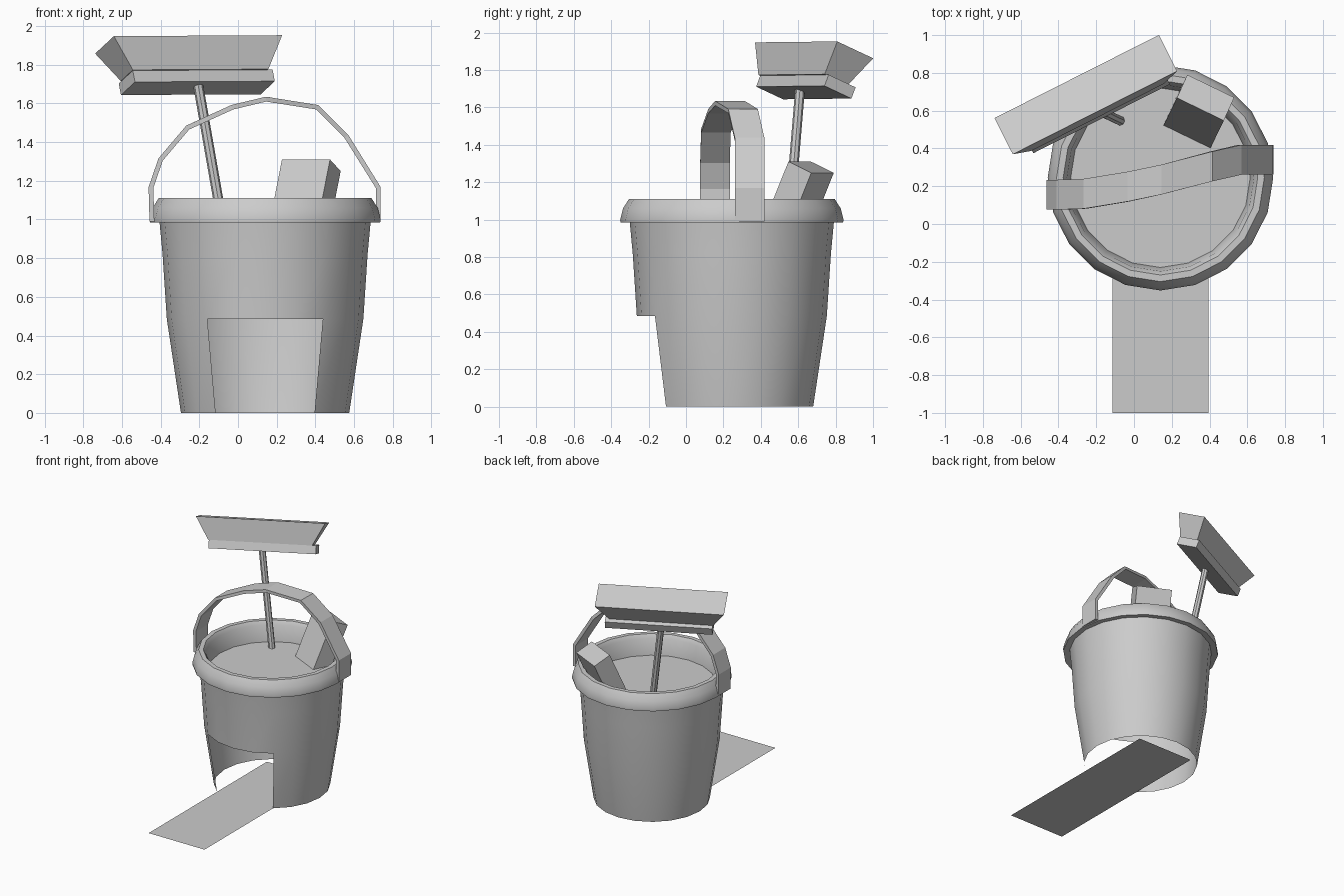
import bpy, math
from mathutils import Vector as V

if "Cube" in bpy.data.objects:
    bpy.data.objects.remove(bpy.data.objects["Cube"])

CX, CY, N = 0.14, 0.245, 20


def make(name, verts, faces, smooth=False):
    me = bpy.data.meshes.new(name)
    me.from_pydata([tuple(v) for v in verts], [], faces)
    me.update()
    ob = bpy.data.objects.new(name, me)
    bpy.context.collection.objects.link(ob)
    if smooth:
        bpy.ops.object.select_all(action='DESELECT')
        ob.select_set(True)
        bpy.context.view_layer.objects.active = ob
        bpy.ops.object.shade_smooth_by_angle(angle=math.radians(35))
    return ob


def lathe(name, profile, skip=lambda row, col: False):
    verts = [(CX + r * math.cos(2 * math.pi * i / N), CY + r * math.sin(2 * math.pi * i / N), z)
             for r, z in profile for i in range(N)]
    faces = [(k * N + i, k * N + (i + 1) % N, (k + 1) * N + (i + 1) % N, (k + 1) * N + i)
             for k in range(len(profile) - 1) for i in range(N) if not skip(k, i)]
    return make(name, verts, faces, True)


def frustum(name, centre, u, b, w, bottom, top, height):
    """Box along axes u, b, w from its bottom centre; bottom/top are (length, width)."""
    verts = [centre + w * h + u * (sx * l / 2) + b * (sy * d / 2)
             for h, (l, d) in ((0, bottom), (height, top))
             for sx, sy in ((-1, -1), (1, -1), (1, 1), (-1, 1))]
    sides = [(i, (i + 1) % 4, 4 + (i + 1) % 4, 4 + i) for i in range(4)]
    return make(name, verts, [(3, 2, 1, 0), (4, 5, 6, 7)] + sides)


# Bucket wall, open below, with a doorway of four missing panels at the front
lathe("bucket_wall", [(.435, 0), (.508, .485), (.53, .82), (.547, 1.0)],
      lambda row, col: row == 0 and 13 <= col <= 16)

# Rolled rim and inner lip
lathe("bucket_rim", [(.547, .99), (.595, .985), (.597, 1.0), (.582, 1.06), (.55, 1.11),
                     (.515, 1.11), (.495, 1.08), (.475, .95)])

# Surface of the contents
make("contents_surface", [(CX + .475 * math.cos(2 * math.pi * i / N),
                           CY + .475 * math.sin(2 * math.pi * i / N), .95) for i in range(N)],
     [tuple(range(N))])

# Flat entrance ramp
make("entrance_ramp", [(-.115, -1, 0), (.395, -1, 0), (.395, .54, 0), (-.115, .54, 0)], [(0, 1, 2, 3)])

# Arched handle: a flat band swept along a slightly skewed path
path = [(-.445, .155, .99), (-.45, .155, 1.165), (-.40, .155, 1.31), (-.26, .16, 1.475),
        (-.03, .198, 1.58), (.145, .235, 1.622), (.41, .305, 1.58), (.56, .34, 1.43),
        (.725, .34, 1.165), (.725, .34, .99)]
band = make("handle", [(x, y + s * .079, z) for x, y, z in path for s in (-1, 1)],
            [(2 * i, 2 * i + 1, 2 * i + 3, 2 * i + 2) for i in range(len(path) - 1)])
thick = band.modifiers.new("thickness", 'SOLIDIFY')
thick.thickness, thick.offset = .025, 0

# Broom pole
low, high = V((-.07, .545, .92)), V((-.207, .61, 1.70))
axis = (high - low).normalized()
p = axis.orthogonal().normalized()
q = axis.cross(p)
ring = [p * .026 * math.cos(i * math.pi / 4) + q * .026 * math.sin(i * math.pi / 4) for i in range(8)]
make("broom_pole", [low + r for r in ring] + [high + r for r in ring],
     [(i, (i + 1) % 8, 8 + (i + 1) % 8, 8 + i) for i in range(8)]
     + [tuple(range(7, -1, -1)), tuple(range(8, 16))])

# Broom head: block and flared bristles in one tilted frame
u = V((.892, .451, .005)).normalized()
b = V((-.43, .815, -.386))
b = (b - u * b.dot(u)).normalized()
w = u.cross(b)
mid = V((-.219, .652, 1.739))
frustum("broom_block", mid - w * .065, u, b, w, (.81, .175), (.81, .175), .065)
frustum("broom_bristles", V((-.255, .685, 1.905)) - w * .172, u, b, w, (.785, .15), (.975, .233), .172)

# Sponge leaning on the inner lip
a = V((.9, -.436, 0)).normalized()
t = V((.055, .122, -.06)).normalized()
up = a.cross(t).normalized()
frustum("sponge", V((.379, .669, 1.28)) - up * .45, a, t, up, (.276, .147), (.276, .147), .45)
